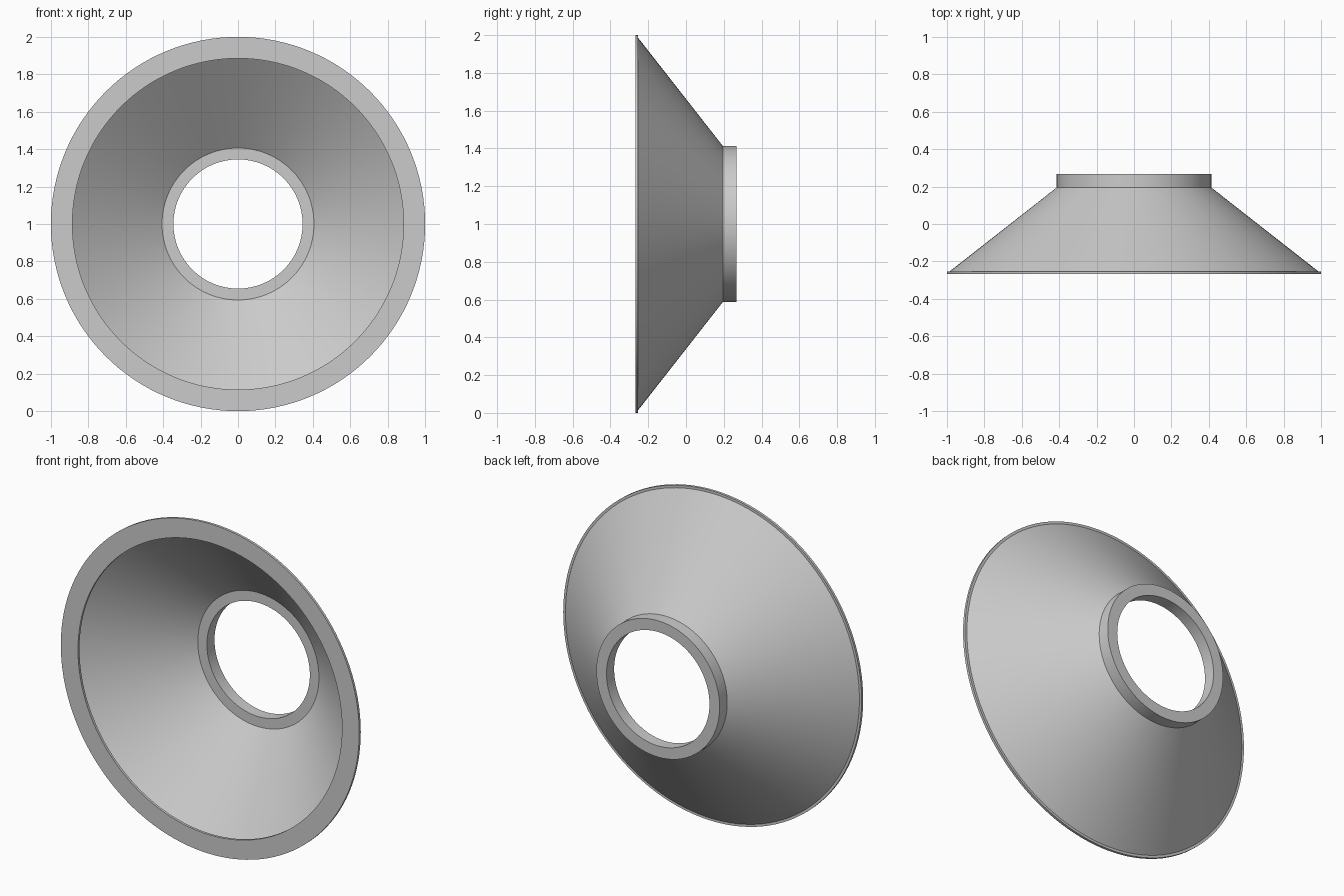
import bpy, bmesh, math

if "Cube" in bpy.data.objects:
    bpy.data.objects.remove(bpy.data.objects["Cube"])

SEGMENTS = 128


def revolve(name, profile):
    """Revolve a closed (radius, y) profile about the y axis at z = 1."""
    bm = bmesh.new()
    rings = []
    for i in range(SEGMENTS):
        a = 2 * math.pi * i / SEGMENTS
        rings.append([bm.verts.new((r * math.cos(a), y, 1 + r * math.sin(a)))
                      for r, y in profile])
    n = len(profile)
    for i, ring in enumerate(rings):
        nxt = rings[(i + 1) % SEGMENTS]
        for j in range(n):
            k = (j + 1) % n
            bm.faces.new((ring[j], ring[k], nxt[k], nxt[j]))
    bmesh.ops.recalc_face_normals(bm, faces=bm.faces)
    mesh = bpy.data.meshes.new(name)
    bm.to_mesh(mesh)
    bm.free()
    obj = bpy.data.objects.new(name, mesh)
    bpy.context.collection.objects.link(obj)
    bpy.ops.object.select_all(action='DESELECT')
    obj.select_set(True)
    bpy.context.view_layer.objects.active = obj
    bpy.ops.object.shade_smooth_by_angle(angle=math.radians(30))
    return obj


# Flat front flange
revolve("front_flange", [(0.885, -0.268), (1.0, -0.268), (1.0, -0.253), (0.885, -0.253)])

# Thin conical shell
revolve("cone_shell", [(0.985, -0.253), (0.413, 0.195), (0.406, 0.195), (0.977, -0.253)])

# Rear collar around the opening
revolve("rear_collar", [(0.345, 0.195), (0.413, 0.195), (0.413, 0.268), (0.345, 0.268)])
